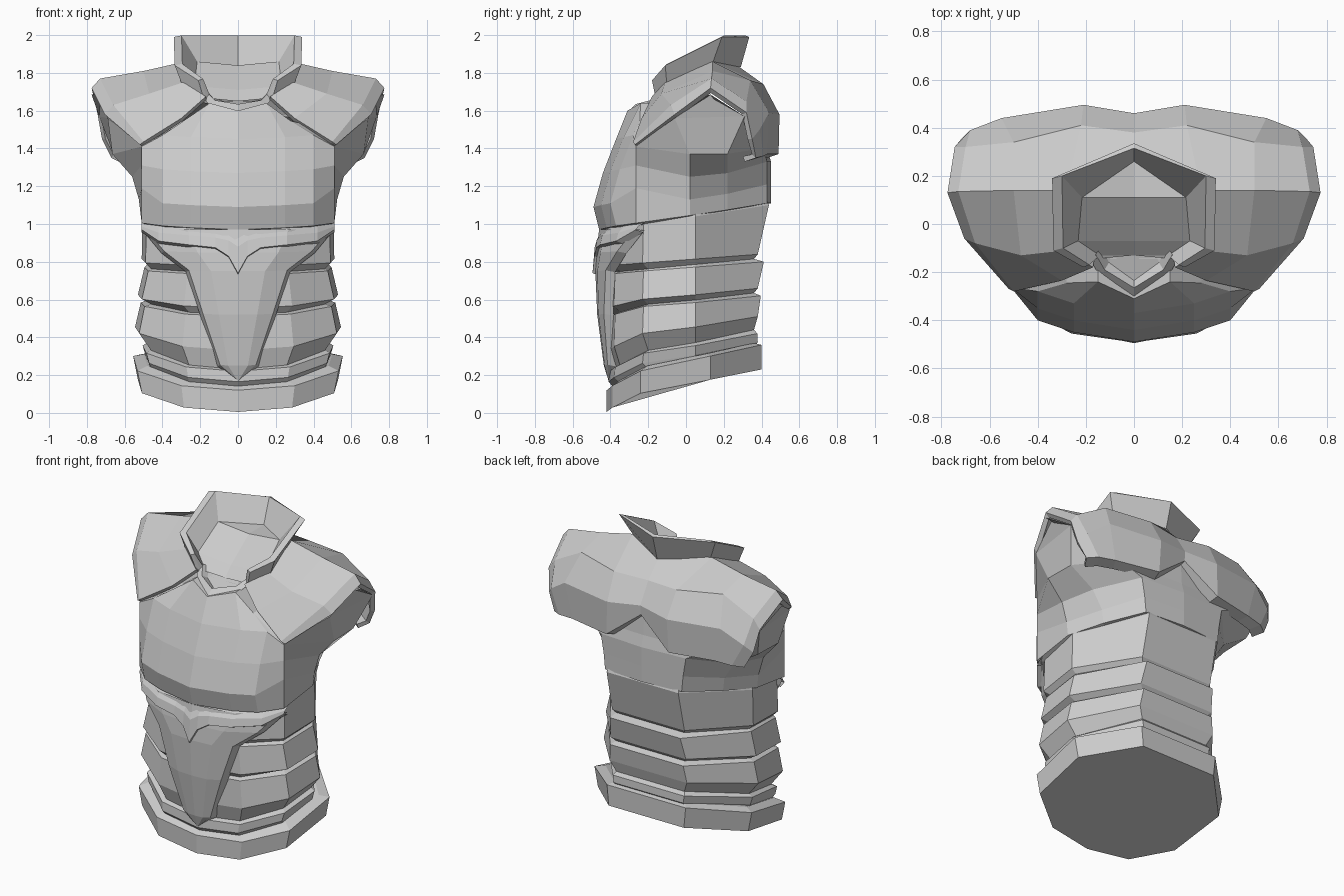
import bpy, bmesh
from mathutils import Vector

if "Cube" in bpy.data.objects:
    bpy.data.objects.remove(bpy.data.objects["Cube"])

metal = bpy.data.materials.new("pale_grey_metal")
metal.diffuse_color = (0.6, 0.6, 0.6, 1)
metal.use_nodes = True
metal.node_tree.nodes["Principled BSDF"].inputs["Base Color"].default_value = metal.diffuse_color


def shell(name, rows, thickness=0.0, cap_ends=False):
    """Mirrored grid of half-rows, optionally thickened inwards or capped."""
    bm = bmesh.new()
    for side in (1, -1):
        grid = [[bm.verts.new((p[0] * side, p[1], p[2])) for p in r] for r in rows]
        for a, b in zip(grid, grid[1:]):
            for i in range(len(a) - 1):
                q = [a[i], a[i + 1], b[i + 1], b[i]]
                bm.faces.new(q if side > 0 else q[::-1])
    bmesh.ops.remove_doubles(bm, verts=bm.verts, dist=0.0005)
    if cap_ends:
        bmesh.ops.holes_fill(bm, edges=[e for e in bm.edges if e.is_boundary], sides=0)
    bmesh.ops.recalc_face_normals(bm, faces=bm.faces)
    # make the normals point away from the trunk
    mid = Vector((0, 0.05, 1.0))
    if sum(f.normal.dot(f.calc_center_median() - mid) * f.calc_area() for f in bm.faces) < 0:
        bmesh.ops.reverse_faces(bm, faces=bm.faces)
    me = bpy.data.meshes.new(name)
    bm.to_mesh(me)
    bm.free()
    me.materials.append(metal)
    ob = bpy.data.objects.new(name, me)
    bpy.context.collection.objects.link(ob)
    if thickness:
        m = ob.modifiers.new("thickness", 'SOLIDIFY')
        m.thickness = thickness
        m.offset = -1


def moved(row, sx=1.0, dy=0.0, dz=0.0):
    """Copy of a row, scaled in x and shifted in y and z."""
    return [(x * sx, y + dy, z + dz) for x, y, z in row]


def waist_ring(w, f, b, zf, zb, side_y=0.05):
    """Half of a tilted nine-sided ring that climbs faster around the front corner."""
    pts = [(0, f), (0.54 * w, f + 0.03), (0.96 * w, f + 0.18), (w, side_y), (0.5 * w, b), (0, b)]
    bow = max(0, min(0.05, 0.09 * (1 - zf / 0.75)))
    return [(x, y, zf + (zb - zf) * (y - f) / (b - f) + bow * k)
            for (x, y), k in zip(pts, (0, 0.3, 1, 0.4, 0, 0))]


# belt with a recessed upper rim
shell("belt", [waist_ring(0.53, -0.42, 0.40, 0.005, 0.23, 0.13),
               waist_ring(0.555, -0.42, 0.40, 0.12, 0.36, 0.13),
               waist_ring(0.50, -0.385, 0.36, 0.145, 0.37, 0.1)], cap_ends=True)

# stacked waist bands, each one a groove, a lip and a tapering wall
bands = [(0.49, 0.505, 0.13, 0.22, 0.35, 0.42),
         (0.545, 0.515, 0.23, 0.51, 0.44, 0.62),
         (0.53, 0.495, 0.52, 0.735, 0.635, 0.80),
         (0.51, 0.505, 0.745, 0.97, 0.815, 1.10)]
rings = []
for low, high, f0, f1, b0, b1 in bands:
    lip = 0.1 if f0 == 0.23 else 0.035
    rings += [waist_ring(0.48, -0.38, 0.36, f0, b0),
              waist_ring(low, -0.41, 0.38, f0 + lip, b0 + lip * 0.7),
              waist_ring(high, -0.405, 0.34 + b1 * 0.09, f1, b1)]
rings.append(waist_ring(0.49, -0.39, 0.42, 1.03, 1.15))
shell("waist_bands", rings, cap_ends=True)


def chest_ring(f, zf, side_w, side_z, arm_w, arm_z, back_w, b, zb):
    """Half ring: breast front, side corner, arm socket and back."""
    taper = max(0, min(0.1, (1.38 - arm_z) * 0.5))
    return [(0, f, zf), (0.25, f + 0.04, zf + 0.01), (0.40, f + 0.09, zf + 0.02),
            (side_w, -0.265, side_z), (arm_w, 0.02, arm_z), (arm_w - taper, 0.22, arm_z + 0.3 * taper),
            (back_w, b - 0.02, zb), (0, b, zb)]


# chest, flaring into the arm sockets
chest = [chest_ring(*r) for r in (
    (-.46, .97, .51, 1.005, .515, 1.045, .27, .45, 1.11),
    (-.49, 1.09, .51, 1.19, .525, 1.13, .28, .45, 1.21),
    (-.44, 1.27, .51, 1.31, .56, 1.25, .30, .45, 1.33),
    (-.37, 1.45, .51, 1.41, .665, 1.37, .45, .43, 1.40))]
# neckline and the closed top, which fills the sockets beneath the shoulder plates
neckline = [(0, -.31, 1.60), (.15, -.24, 1.64), (.28, -.245, 1.545), (.50, -.26, 1.42),
            (.69, -.06, 1.56), (.735, .31, 1.57), (.48, .40, 1.45), (0, .42, 1.56)]
top = [(x + 0.04, 0.13, 1.685) if x > 0.6 else (x, y * 0.6, z + (0.08 if x > 0.3 else 0))
       for x, y, z in neckline]
under = [(x * 0.93, y * 0.88, z - 0.01) for x, y, z in chest[0]]
shell("chest", [under] + chest + [neckline, top], cap_ends=True)

# shoulder plates: front halves, then the joined back yoke with a turned-under hem
ridge = [(.28, .14, 1.86), (.50, .14, 1.81), (.73, .135, 1.77), (.775, .13, 1.72)]
shell("shoulder_front_plates", [
    [(.17, -.18, 1.675), (.30, -.235, 1.56), (.50, -.28, 1.435), (.52, -.27, 1.42)],
    [(.29, -.11, 1.75), (.47, -.13, 1.69), (.66, -.08, 1.63), (.705, -.06, 1.58)],
    ridge], 0.03)
hem = [(0, .455, 1.54), (.22, .49, 1.37), (.50, .43, 1.37), (.61, .41, 1.36), (.67, .37, 1.35)]
shell("shoulder_back_yoke", [
    [(0, .27, 1.84)] + ridge,
    [(0, .38, 1.73), (.22, .41, 1.74), (.50, .34, 1.76), (.70, .32, 1.65), (.745, .32, 1.59)],
    [(0, .46, 1.60), (.21, .495, 1.58), (.55, .44, 1.59), (.68, .39, 1.50), (.72, .35, 1.45)],
    hem, moved(hem, 0.94, -0.06, -0.02)], 0.03)

# flared collar, open at the throat, with its inner wall and sloping floor
foot = [(0, .29, 1.83), (.27, .14, 1.85), (.29, -.10, 1.72), (.18, -.16, 1.66)]
lip = [(0, .335, 1.99), (.34, .19, 1.99), (.335, -.11, 1.84), (.21, -.18, 1.76)]
inner_lip = [(x * 0.88, y + (-0.02 if y > 0.3 else 0.01), z + 0.008) for x, y, z in lip]
inner_foot = [(x * 0.8, y - 0.03 if y > 0 else y + 0.03, z + 0.01) for x, y, z in foot]
floor = [(0, y, z - 0.02) for x, y, z in inner_foot]
shell("collar", [r + [tuple((a + b) / 2 for a, b in zip(r[-1], s[-1]))] for r, s in
                 ((foot, inner_foot), (lip, inner_lip), (inner_lip, lip), (inner_foot, foot))] +
      [floor + [floor[-1]]])

# small pointed throat guard
guard = [(0, -.31, 1.59), (.13, -.235, 1.61), (.17, -.17, 1.65)]
guard_rim = moved(guard, 0.94, 0.045, 0.045)
shell("throat_guard", [guard, guard_rim, moved(guard_rim, 0.85, 0.03, -0.02),
                       [(0, -.11, 1.65), (.08, -.10, 1.65), (.13, -.07, 1.66)]])

# tapering abdominal plate with a bevelled edge: height, half width, centre y, edge y
shell("abdomen_plate", [[(0, c, z), (w * 0.55, c + 0.2 * (e - c), z), (w, e, z + 0.005),
                         (w + 0.015, e + 0.05, z - 0.005)] for z, w, c, e in (
    (.97, .49, -.46, -.27), (.85, .39, -.475, -.365), (.75, .26, -.48, -.425),
    (.52, .185, -.47, -.435), (.25, .095, -.435, -.415), (.17, .003, -.41, -.41))])

# winged ridge below the chest, dipping to a point: x, top z, lower z, lower y
wings = [(0, .99, .74, -.495), (.05, .985, .83, -.485), (.12, .98, .875, -.475),
         (.26, .99, .89, -.455), (.42, 1.0, .91, -.37), (.51, 1.015, .97, -.265)]
shell("rib_ridge", [[(x, y + 0.055, t) for x, t, b, y in wings],
                    [(x, y + 0.012, t * 0.6 + b * 0.4 - 0.01) for x, t, b, y in wings],
                    [(x, y, b) for x, t, b, y in wings],
                    [(x, y + 0.04, b - 0.015) for x, t, b, y in wings]])
